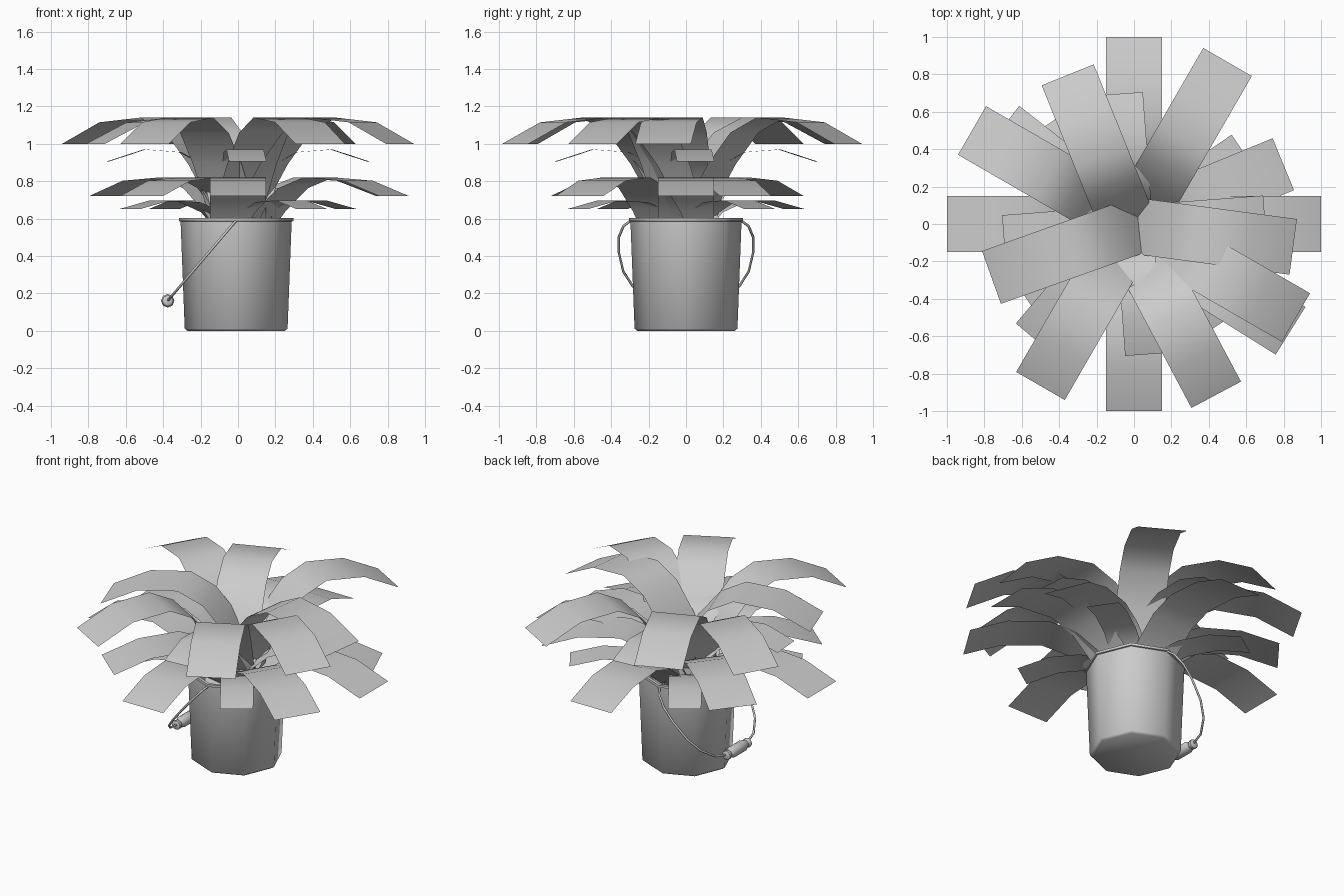
import bpy, bmesh
from math import radians, sin, cos, pi
from mathutils import Vector, Matrix

if "Cube" in bpy.data.objects:
    bpy.data.objects.remove(bpy.data.objects["Cube"])


def finish(name, bm, angle=50):
    me = bpy.data.meshes.new(name)
    bm.to_mesh(me)
    bm.free()
    ob = bpy.data.objects.new(name, me)
    bpy.context.collection.objects.link(ob)
    bpy.ops.object.select_all(action='DESELECT')
    ob.select_set(True)
    bpy.context.view_layer.objects.active = ob
    bpy.ops.object.shade_smooth_by_angle(angle=radians(angle))
    return ob


def lathe(name, profile, matrix, sides=8, angle=50):
    """Revolve (radius, height) pairs, closing both ends with a cap."""
    bm = bmesh.new()
    rings = [[bm.verts.new(matrix @ Vector((r * cos(2 * pi * i / sides),
                                            r * sin(2 * pi * i / sides), z)))
              for i in range(sides)] for r, z in profile]
    for a, b in zip(rings, rings[1:]):
        for i in range(sides):
            j = (i + 1) % sides
            bm.faces.new((a[i], a[j], b[j], b[i]))
    bm.faces.new(rings[0][::-1])
    bm.faces.new(rings[-1])
    return finish(name, bm, angle)


def add_leaf(bm, profile, width, angle, base=(0, 0)):
    """Flat ribbon following an (outward, height) profile."""
    rot = Matrix.Translation((base[0], base[1], 0)) @ Matrix.Rotation(radians(angle), 4, 'Z')
    rows = [[bm.verts.new(rot @ Vector((r, s * width / 2, z))) for s in (-1, 1)]
            for r, z in profile]
    for a, b in zip(rows, rows[1:]):
        bm.faces.new((a[0], b[0], b[1], a[1]))


BUCKET_X = -0.01

# Bucket: eight-sided hollow pail with a rolled rim
lathe("bucket", [(0.26, 0), (0.275, 0.012), (0.297, 0.585), (0.306, 0.587), (0.306, 0.603),
                 (0.287, 0.603), (0.265, 0.02)],
      Matrix.Translation((BUCKET_X, 0, 0)))

# Wire handle: half path mirrored in y, hanging tilted towards -x
pivot = Vector((BUCKET_X, 0, 0.59))
down = Vector((-0.365, 0, -0.428)).normalized()
half = [(0.295, 0), (0.335, 0.04), (0.36, 0.12), (0.36, 0.22), (0.335, 0.36),
        (0.285, 0.46), (0.2, 0.535), (0.1, 0.563)]
path = half + [(-y, s) for y, s in reversed(half)]
curve = bpy.data.curves.new("wire_handle", 'CURVE')
curve.dimensions = '3D'
curve.bevel_depth = 0.007
curve.bevel_resolution = 1
curve.use_fill_caps = True
spline = curve.splines.new('POLY')
spline.points.add(len(path) - 1)
for p, (y, s) in zip(spline.points, path):
    p.co = (*(pivot + down * s + Vector((0, y, 0))), 1)
wire = bpy.data.objects.new("wire_handle", curve)
bpy.context.collection.objects.link(wire)

# Grip: turned cylinder on the middle of the wire
grip_at = pivot + down * 0.564
lathe("handle_grip", [(0.022, -0.12), (0.03, -0.115), (0.03, -0.095), (0.025, -0.088),
                      (0.036, -0.06), (0.036, 0.06), (0.025, 0.088), (0.03, 0.095),
                      (0.03, 0.115), (0.022, 0.12)],
      Matrix.Translation(grip_at) @ Matrix.Rotation(pi / 2, 4, 'X'))

# Foliage: wide long leaves plus narrow inner leaves
long_leaf = [(0.0, 0.5), (0.09, 0.68), (0.22, 0.89), (0.36, 1.06), (0.52, 1.14),
             (0.77, 1.115), (1.0, 1.0)]
short_leaf = [(0.0, 0.6), (0.07, 0.74), (0.17, 0.88), (0.31, 0.955), (0.5, 0.97), (0.7, 0.905)]
extra = [(112, (0.02, -0.13)), (199.6, (0.18, 0.05)), (298, (-0.03, -0.03)), (352.4, (-0.14, 0.01))]


def foliage(name, turn, scale_z):
    bm = bmesh.new()
    for k in range(4):
        add_leaf(bm, long_leaf, 0.3, 60 + 90 * k)
        add_leaf(bm, short_leaf, 0.2, 4.3 + 90 * k)
    for angle, base in extra:
        add_leaf(bm, long_leaf, 0.3, angle, base)
    bm.transform(Matrix.Rotation(radians(turn), 4, 'Z') @ Matrix.Diagonal((1, 1, scale_z, 1)))
    finish(name, bm, 60)


# The lower tier is the same tuft turned and squashed
foliage("upper_leaves", 0, 1)
foliage("lower_leaves", 30, 0.72)
